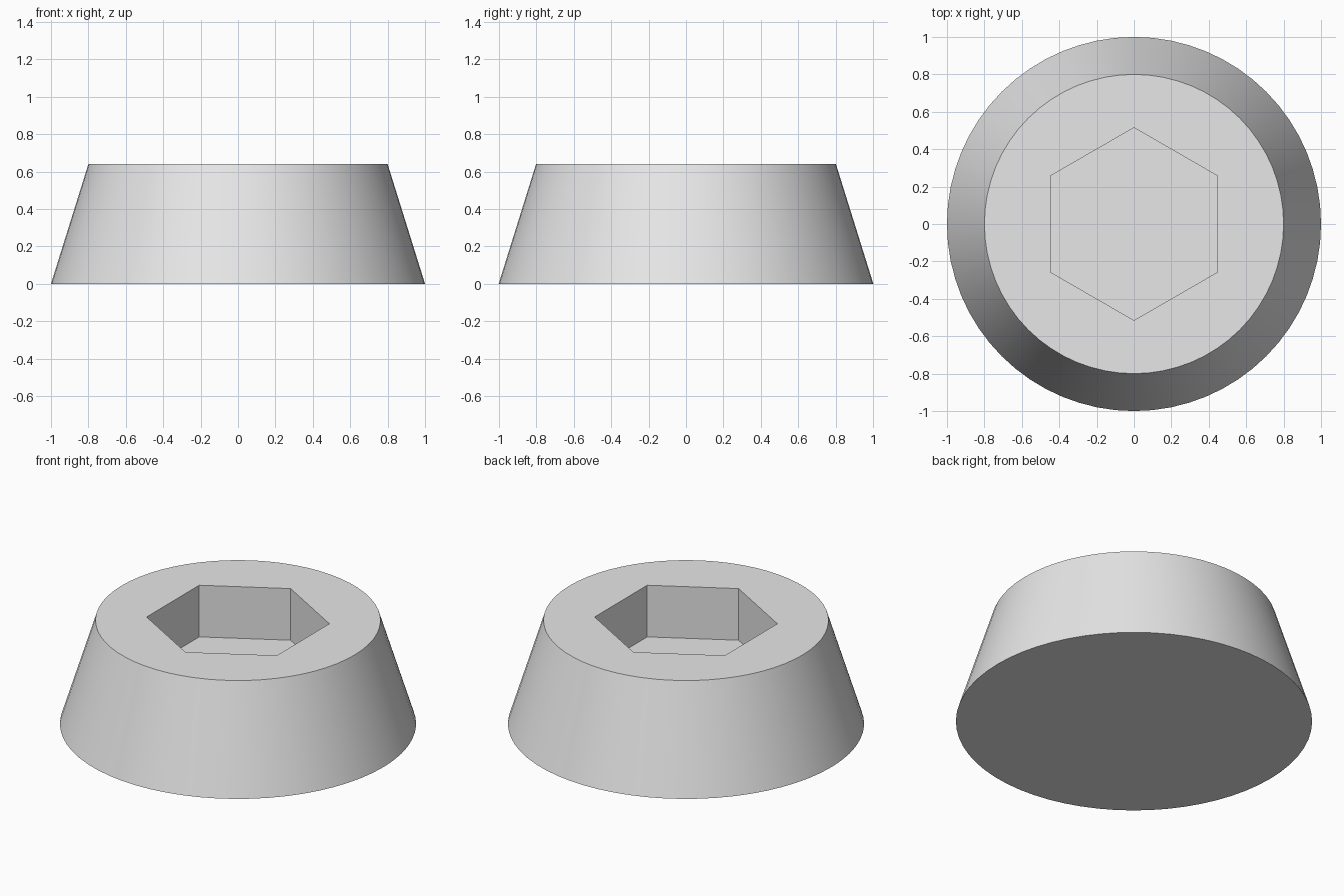
import bpy
import math

cube = bpy.data.objects.get("Cube")
if cube:
    bpy.data.objects.remove(cube, do_unlink=True)

HEIGHT = 0.64
BASE_RADIUS = 1.0
TOP_RADIUS = 0.8
SOCKET_RADIUS = 0.515
SOCKET_DEPTH = 0.32

# Single grey material
grey = bpy.data.materials.new("light_grey")
grey.use_nodes = True
colour = (0.8, 0.8, 0.8, 1.0)
grey.diffuse_color = colour
grey.node_tree.nodes["Principled BSDF"].inputs["Base Color"].default_value = colour

# Hexagonal socket cutter, corners on the y axis
bpy.ops.mesh.primitive_cylinder_add(
    vertices=6, radius=SOCKET_RADIUS, depth=SOCKET_DEPTH * 2,
    location=(0, 0, HEIGHT))
cutter = bpy.context.object
cutter.name = "socket_cutter"
cutter.hide_render = True
cutter.data.materials.append(grey)

# Tapered round foot
bpy.ops.mesh.primitive_cone_add(
    vertices=64, radius1=BASE_RADIUS, radius2=TOP_RADIUS, depth=HEIGHT,
    location=(0, 0, HEIGHT / 2))
foot = bpy.context.object
foot.name = "tapered_foot"
foot.data.materials.append(grey)

# Sink the blind socket into the top
cut = foot.modifiers.new("socket", 'BOOLEAN')
cut.operation = 'DIFFERENCE'
cut.solver = 'EXACT'
cut.object = cutter
bpy.ops.object.modifier_apply(modifier=cut.name)
bpy.data.objects.remove(cutter, do_unlink=True)

# Smooth side wall, crisp rims and socket corners
bpy.ops.object.shade_smooth_by_angle(angle=math.radians(30))
